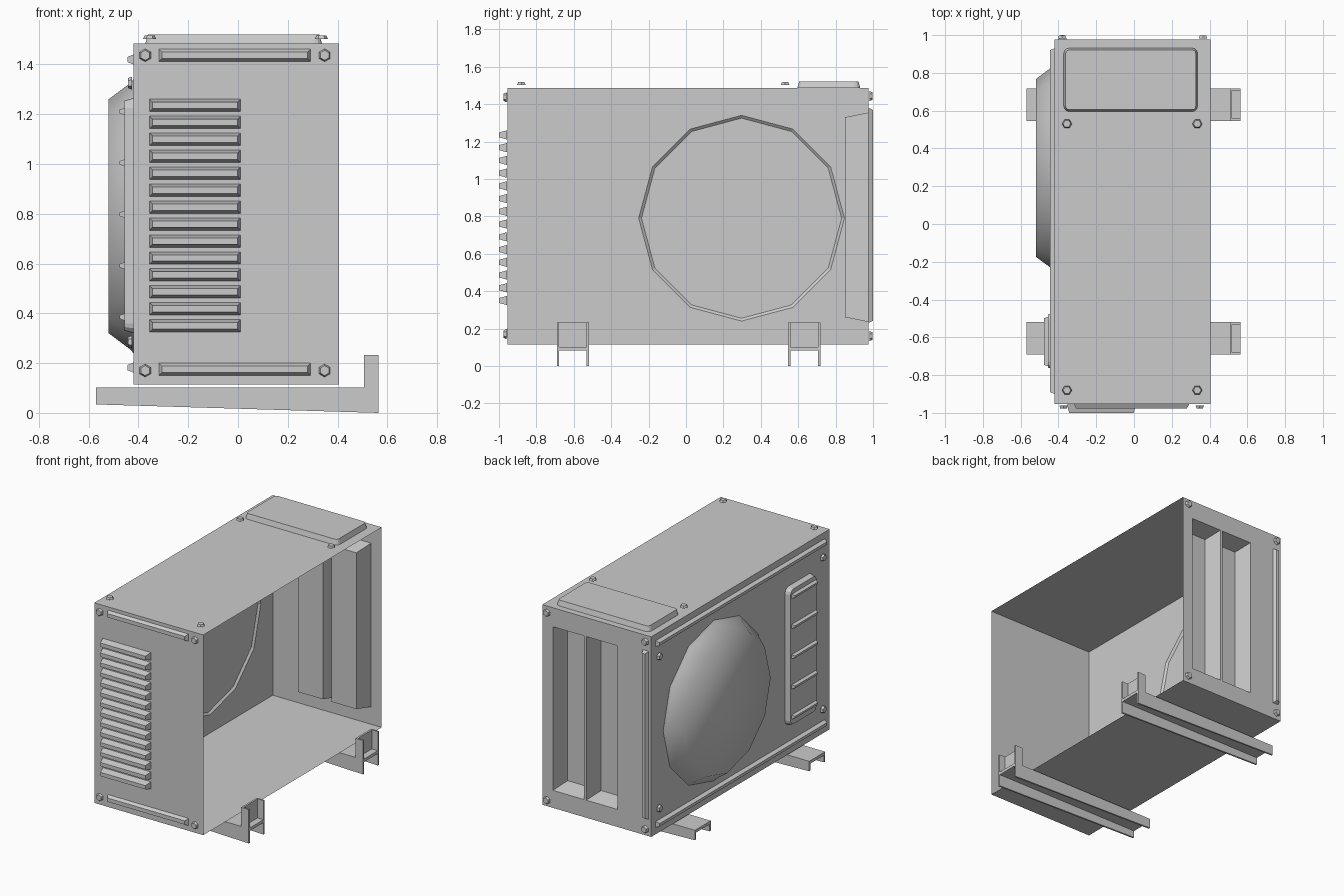
import bpy, bmesh, math
from mathutils import Vector

if "Cube" in bpy.data.objects:
    bpy.data.objects.remove(bpy.data.objects["Cube"])

# Cabinet limits
X0, X1, Y0, Y1, Z0, Z1 = -0.42, 0.405, -0.954, 0.976, 0.115, 1.485

# Map (u, v, outward depth) on each cabinet side to world space
SIDES = {
    'front': lambda u, v, d: Vector((u, Y0 - d, v)),
    'back': lambda u, v, d: Vector((u, Y1 + d, v)),
    'left': lambda u, v, d: Vector((X0 - d, u, v)),
    'top': lambda u, v, d: Vector((u, v, Z1 + d)),
}


def finish(name, bm, smooth=False):
    bmesh.ops.recalc_face_normals(bm, faces=bm.faces)
    me = bpy.data.meshes.new(name)
    bm.to_mesh(me)
    bm.free()
    for p in me.polygons:
        p.use_smooth = smooth
    ob = bpy.data.objects.new(name, me)
    bpy.context.collection.objects.link(ob)
    return ob


def rect(u0, u1, v0, v1, r=0.0):
    if r == 0:
        return [(u0, v0), (u1, v0), (u1, v1), (u0, v1)]
    pts = []
    corners = [(u1 - r, v1 - r), (u0 + r, v1 - r), (u0 + r, v0 + r), (u1 - r, v0 + r)]
    for k, (cu, cv) in enumerate(corners):
        for i in range(4):
            a = math.radians(90 * k + 30 * i)
            pts.append((cu + r * math.cos(a), cv + r * math.sin(a)))
    return pts


def ngon(u, v, r, n, start=0.0):
    return [(u + r * math.cos(start + 2 * math.pi * i / n),
             v + r * math.sin(start + 2 * math.pi * i / n)) for i in range(n)]


def loft(name, side, loops, base_cap=True, end_cap=True, smooth=False):
    """Skin a list of (outline, depth) loops on one cabinet side."""
    bm = bmesh.new()
    rings = [[bm.verts.new(SIDES[side](u, v, d)) for u, v in pts] for pts, d in loops]
    for a, b in zip(rings, rings[1:]):
        for i in range(len(a)):
            j = (i + 1) % len(a)
            bm.faces.new((a[i], a[j], b[j], b[i]))
    if base_cap:
        bm.faces.new(rings[0][::-1])
    if end_cap:
        bm.faces.new(rings[-1])
    return finish(name, bm, smooth)


def raised(name, side, u0, u1, v0, v1, d0, d1, t, r=0.0):
    """Raised plate with sides tapered inward by t."""
    return loft(name, side, [(rect(u0, u1, v0, v1, r), d0),
                             (rect(u0 + t, u1 - t, v0 + t, v1 - t, max(r - t, r * 0.6)), d1)])


def wall(name, side, outer, holes):
    """Flat sheet with holes."""
    bm = bmesh.new()
    for pts in [outer] + holes:
        vs = [bm.verts.new(SIDES[side](u, v, 0)) for u, v in pts]
        for i in range(len(vs)):
            bm.edges.new((vs[i], vs[(i + 1) % len(vs)]))
    bmesh.ops.triangle_fill(bm, edges=bm.edges[:], use_beauty=True)
    return finish(name, bm)


def box(bm, lo, hi):
    v = [bm.verts.new((x, y, z)) for x in (lo[0], hi[0]) for y in (lo[1], hi[1]) for z in (lo[2], hi[2])]
    for f in ((0, 1, 3, 2), (4, 6, 7, 5), (0, 4, 5, 1), (2, 3, 7, 6), (0, 2, 6, 4), (1, 5, 7, 3)):
        bm.faces.new([v[i] for i in f])


# Cabinet sheets, open on the +x side
wall('front_wall', 'front', rect(X0, X1, Z0, Z1), [])
wall('top_wall', 'top', rect(X0, X1, Y0, Y1), [])
bottom = wall('bottom_wall', 'top', rect(X0, X1, Y0, Y1), [])
bottom.location.z = Z0 - Z1

# Fan side wall with shallow rim and domed cover
FY, FZ = 0.297, 0.79
fan = lambda r: ngon(FY, FZ, r, 12)
wall('fan_wall', 'left', rect(Y0, Y1, Z0, Z1), [fan(0.55)])
loft('fan_rim', 'left', [(fan(0.55), 0), (fan(0.535), 0.012)], base_cap=False)
loft('fan_cover', 'left', [(fan(0.55), 0.0), (fan(0.535), 0.013), (fan(0.47), 0.1)],
     base_cap=False, smooth=True)

# Back wall with two deep tapered troughs
troughs = [(-0.165, 0.072), (0.088, 0.325)]
wall('back_wall', 'back', rect(X0, X1, Z0, Z1),
     [rect(a, b, 0.235, 1.355) for a, b in troughs])
for a, b in troughs:
    loft('back_trough', 'back', [(rect(a, b, 0.235, 1.355), 0),
                                 (rect(a + 0.025, b - 0.025, 0.26, 1.33), -0.125)], base_cap=False)
raised('back_rib', 'back', -0.40, -0.355, 0.23, 1.38, 0, 0.024, 0.012)

# Front louvres and long ribs
for i in range(14):
    z = 0.35 + i * 0.0681
    raised('front_louvre', 'front', -0.355, 0.01, z - 0.025, z + 0.025, 0.002, 0.046, 0.012)
for z in (0.175, 1.437):
    raised('front_rib', 'front', -0.318, 0.292, z - 0.025, z + 0.025, 0, 0.022, 0.012)

# Fan side ribs and slatted grip panel
for z in (0.182, 1.42):
    raised('fan_side_rib', 'left', -0.9, 0.93, z - 0.02, z + 0.02, 0, 0.025, 0.01)
raised('grip_panel', 'left', -0.77, -0.47, 0.32, 1.265, 0.0, 0.036, 0.01, 0.04)
for i in range(5):
    z = 0.385 + i * 0.2065
    raised('grip_slat', 'left', -0.755, -0.49, z - 0.016, z + 0.016, 0.03, 0.056, 0.009)

# Raised lid on top
raised('top_lid', 'top', -0.372, 0.337, 0.595, 0.932, 0.0, 0.035, 0.01, 0.03)

# Hex bolt heads
BOLTS = {
    'front': ((-0.373, 0.348), (0.17, 1.437)),
    'back': ((-0.38, 0.365), (0.16, 1.443)),
    'left': ((-0.87, 0.9), (0.285, 1.325)),
    'top': ((-0.355, 0.335), (-0.88, 0.53)),
}
for side, (us, vs) in BOLTS.items():
    lo, hi = (0.018, 0.032) if side == 'top' else (0.006, 0.022)
    for u in us:
        for v in vs:
            h = lambda r: ngon(u, v, r, 6, 0 if side == 'top' else math.pi / 6)
            loft(side + '_bolt', side, [(h(0.026), lo), (h(0.02), hi)])

# Mounting brackets: channel with two side flanges and an upturned end
FLANGE = [(-0.57, 0.105), (0.507, 0.105), (0.507, 0.235), (0.565, 0.235), (0.565, 0.003), (-0.57, 0.037)]
for y in (-0.605, 0.632):
    bm = bmesh.new()
    for y0, y1 in ((y - 0.086, y - 0.074), (y + 0.074, y + 0.086)):
        a = [bm.verts.new((x, y0, z)) for x, z in FLANGE]
        b = [bm.verts.new((x, y1, z)) for x, z in FLANGE]
        bm.faces.new(a)
        bm.faces.new(b[::-1])
        for i in range(6):
            j = (i + 1) % 6
            bm.faces.new((a[i], b[i], b[j], a[j]))
    box(bm, (-0.57, y - 0.075, 0.085), (0.565, y + 0.075, 0.105))
    box(bm, (0.507, y - 0.075, 0.1), (0.52, y + 0.075, 0.235))
    # shift so the lowest flange tip rests on the ground
    bmesh.ops.translate(bm, verts=bm.verts, vec=(0, 0, -0.003))
    finish('mounting_bracket', bm)
